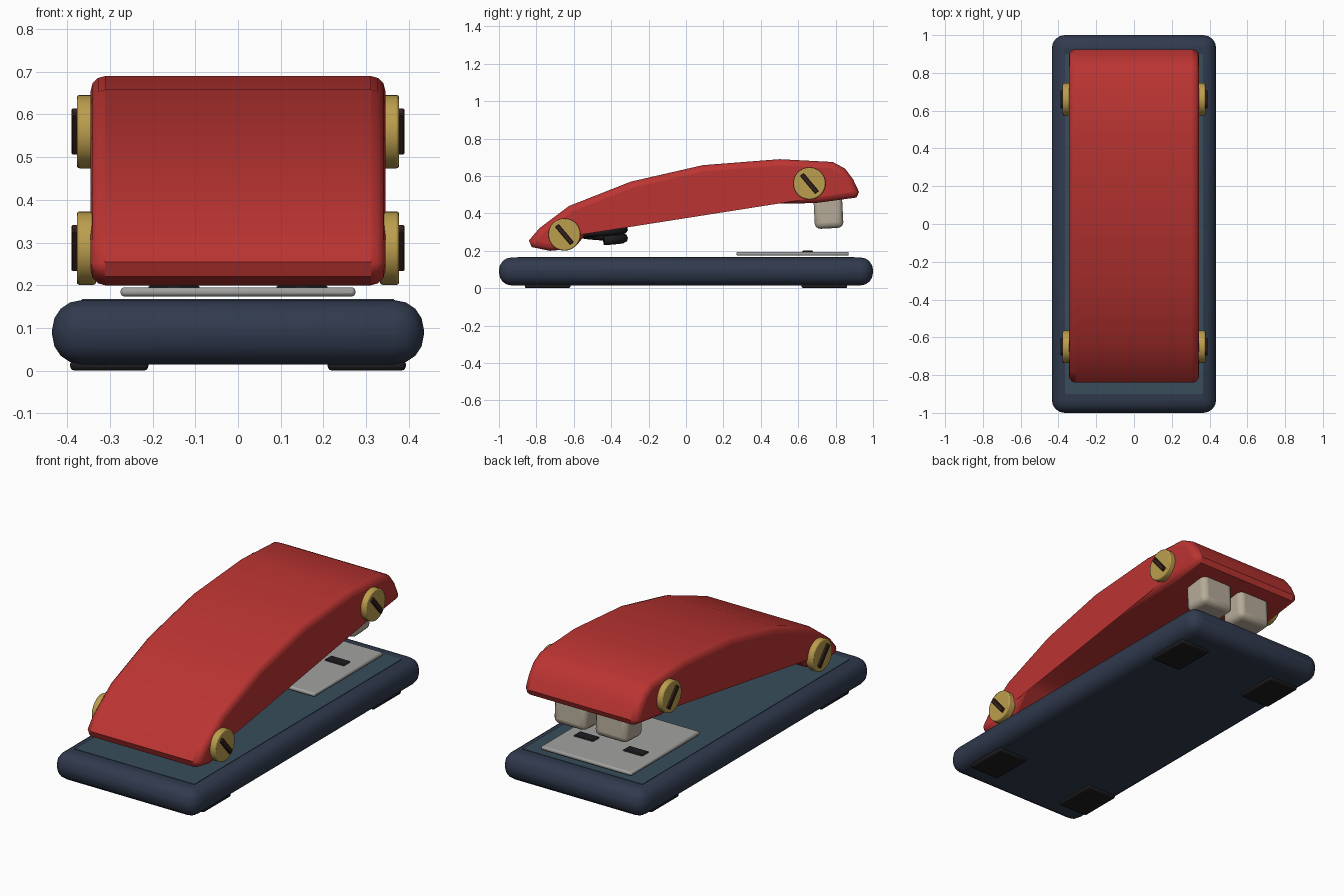
import bpy, bmesh, math
from mathutils import Matrix

if "Cube" in bpy.data.objects:
    bpy.data.objects.remove(bpy.data.objects["Cube"])


def material(name, r, g, b):
    m = bpy.data.materials.new(name)
    m.diffuse_color = (r, g, b, 1)
    m.use_nodes = True
    m.node_tree.nodes["Principled BSDF"].inputs["Base Color"].default_value = m.diffuse_color
    return m


NAVY = material("navy", 0.030, 0.042, 0.075)
PAD = material("slate_blue", 0.040, 0.075, 0.105)
RED = material("red", 0.50, 0.035, 0.032)
BRASS = material("brass", 0.50, 0.34, 0.075)
DARK = material("dark_brown", 0.035, 0.015, 0.012)
BLACK = material("black", 0.012, 0.012, 0.014)
BEIGE = material("beige", 0.47, 0.41, 0.32)
STEEL = material("steel", 0.36, 0.36, 0.35)


def finish(bm, name, mat, bevel=0, segments=3, limit=35):
    bmesh.ops.recalc_face_normals(bm, faces=bm.faces)
    mesh = bpy.data.meshes.new(name)
    bm.to_mesh(mesh)
    bm.free()
    ob = bpy.data.objects.new(name, mesh)
    bpy.context.collection.objects.link(ob)
    mesh.materials.append(mat)
    bpy.ops.object.select_all(action='DESELECT')
    ob.select_set(True)
    bpy.context.view_layer.objects.active = ob
    bpy.ops.object.shade_smooth_by_angle(angle=math.radians(32))
    if bevel:
        mod = ob.modifiers.new("Bevel", 'BEVEL')
        mod.width = bevel
        mod.segments = segments
        mod.limit_method = 'ANGLE'
        mod.angle_limit = math.radians(limit)
        mod.use_clamp_overlap = False
    return ob


def box(name, mat, x, y, z, bevel=0, segments=3, tilt=0):
    """Box from (min, max) ranges, optionally tilted about its own x axis."""
    bm = bmesh.new()
    bmesh.ops.create_cube(bm, size=1)
    size = [b - a for a, b in (x, y, z)]
    bmesh.ops.scale(bm, vec=size, verts=bm.verts)
    ob = finish(bm, name, mat, bevel, segments)
    ob.location = [(a + b) / 2 for a, b in (x, y, z)]
    ob.rotation_euler.x = math.radians(tilt)
    return ob


# Base with inset pad and staple plate
box("base", NAVY, (-0.435, 0.435), (-1, 1), (0.015, 0.165), 0.068, 4)
box("base_pad", PAD, (-0.365, 0.365), (-0.9, 0.9), (0.14, 0.168))
box("anvil_plate", STEEL, (-0.275, 0.275), (0.27, 0.87), (0.174, 0.195), 0.008, 2)

# Parts in left/right pairs
for side, s in (("left", -1), ("right", 1)):
    def span(a, b):
        return sorted((s * a, s * b))

    box(f"anvil_slot_{side}", BLACK, span(0.09, 0.21), (0.62, 0.68), (0.185, 0.201), 0.005, 1)
    box(f"head_block_{side}", BEIGE, span(0.025, 0.225), (0.685, 0.838), (0.32, 0.50),
        0.03, 3, tilt=3)
    for end, y in (("front", -0.74), ("back", 0.74)):
        box(f"foot_{end}_{side}", BLACK, span(0.21, 0.393), (y - 0.122, y + 0.122),
            (0.004, 0.03), 0.01, 2) .location.z -= 0.004

    # Slotted brass screws
    for end, y, z in (("front", -0.65, 0.287), ("back", 0.66, 0.56)):
        bm = bmesh.new()
        bmesh.ops.create_cone(bm, cap_ends=True, segments=32, radius1=0.086,
                              radius2=0.086, depth=0.045,
                              matrix=Matrix.Rotation(math.pi / 2, 4, 'Y'))
        screw = finish(bm, f"screw_{end}_{side}", BRASS, 0.006, 2)
        screw.location = (s * 0.355, y, z)
        box(f"screw_slot_{end}_{side}", DARK, span(0.36, 0.39), (y - 0.0625, y + 0.0625),
            (z - 0.012, z + 0.012), 0.003, 1, tilt=-50)

# Curved arm: side profile (y, z) extruded across x
profile = [(-0.84, 0.255), (-0.785, 0.32), (-0.625, 0.44), (-0.295, 0.57), (0.09, 0.658),
           (0.50, 0.69), (0.785, 0.675), (0.85, 0.64), (0.893, 0.583), (0.925, 0.515),
           (0.912, 0.485), (0.69, 0.455), (0.22, 0.45), (-0.18, 0.422), (-0.42, 0.39),
           (-0.49, 0.345), (-0.58, 0.235), (-0.64, 0.208), (-0.727, 0.2), (-0.825, 0.22)]
bm = bmesh.new()
face = bm.faces.new([bm.verts.new((-0.345, y, z)) for y, z in profile])
ext = bmesh.ops.extrude_face_region(bm, geom=[face])
bmesh.ops.translate(bm, vec=(0.69, 0, 0),
                    verts=[v for v in ext["geom"] if isinstance(v, bmesh.types.BMVert)])
finish(bm, "arm", RED, 0.034, 3, limit=65)

# Coil spring under the front of the arm
curve = bpy.data.curves.new("spring", 'CURVE')
curve.dimensions = '3D'
curve.bevel_depth = 0.025
curve.bevel_resolution = 2
curve.use_fill_caps = True
line = curve.splines.new('POLY')
turns, steps = 3, 24
line.points.add(turns * steps)
for i, p in enumerate(line.points):
    a = 2 * math.pi * i / steps
    p.co = (0.105 * math.cos(a), -0.44 + 0.105 * math.sin(a), 0.255 + 0.145 * i / (turns * steps), 1)
line.use_smooth = True
spring = bpy.data.objects.new("spring", curve)
bpy.context.collection.objects.link(spring)
curve.materials.append(BLACK)
